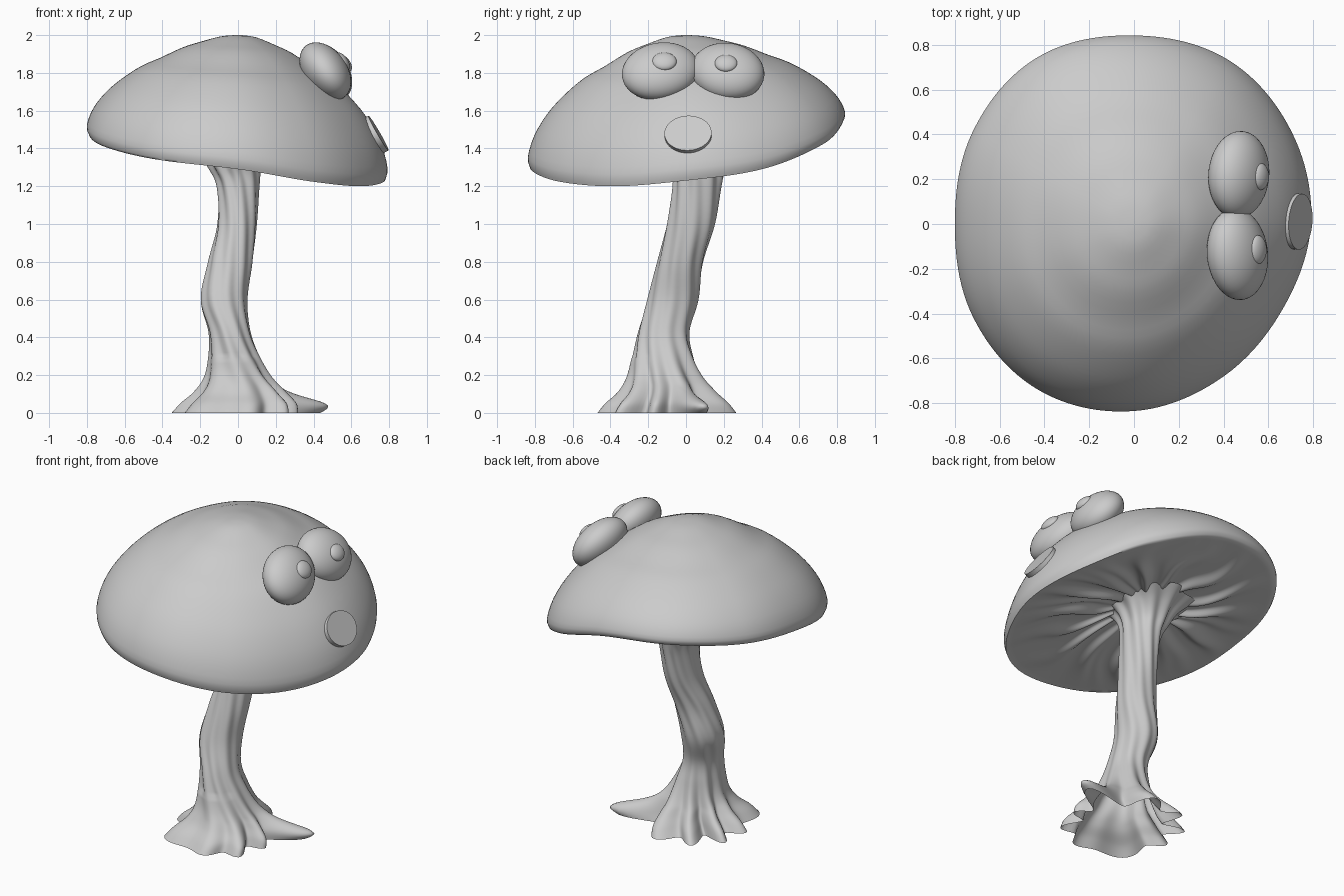
import bpy, bmesh, random
from math import sin, cos, pi, radians, exp
from mathutils import Matrix, Vector

if "Cube" in bpy.data.objects:
    bpy.data.objects.remove(bpy.data.objects["Cube"])

random.seed(4)


def spline(pts, u, closed=False):
    """Catmull-Rom through equal-length tuples, u in 0..1."""
    n = len(pts)
    f = u * (n if closed else n - 1)
    i = int(f) if closed else min(int(f), n - 2)
    f -= i
    get = (lambda k: pts[k % n]) if closed else (lambda k: pts[max(0, min(n - 1, k))])
    out = []
    for a, b, c, d in zip(get(i - 1), get(i), get(i + 1), get(i + 2)):
        out.append(b + 0.5 * f * (c - a + f * (2*a - 5*b + 4*c - d + f * (3*(b - c) + d - a))))
    return out


def finish(name, bm, angle=50):
    bmesh.ops.recalc_face_normals(bm, faces=bm.faces)
    me = bpy.data.meshes.new(name)
    bm.to_mesh(me)
    bm.free()
    ob = bpy.data.objects.new(name, me)
    bpy.context.collection.objects.link(ob)
    bpy.ops.object.select_all(action='DESELECT')
    ob.select_set(True)
    bpy.context.view_layer.objects.active = ob
    bpy.ops.object.shade_smooth_by_angle(angle=radians(angle))
    return ob


def loft(name, rings, close_start=False, close_end=False):
    """Skin a list of rings of points."""
    bm = bmesh.new()
    vr = [[bm.verts.new(p) for p in ring] for ring in rings]
    n = len(vr[0])
    for a, b in zip(vr, vr[1:]):
        for j in range(n):
            k = (j + 1) % n
            bm.faces.new((a[j], a[k], b[k], b[j]))
    for ring, flag in ((vr[0], close_start), (vr[-1], close_end)):
        if flag:
            c = bm.verts.new(sum((v.co for v in ring), Vector()) / n)
            for j in range(n):
                bm.faces.new((ring[j], ring[(j + 1) % n], c))
    return finish(name, bm, 75)


# Cap: (outline radius, rim height) every 30 degrees, starting at +x
RIM = [(.79, 1.23), (.815, 1.29), (.845, 1.42), (.842, 1.55), (.86, 1.57), (.83, 1.53),
       (.80, 1.48), (.83, 1.41), (.855, 1.34), (.835, 1.29), (.79, 1.225), (.765, 1.20)]
# Dome profile: (radius fraction, height fraction between rim and crown)
DOME = [(.02, 1), (.12, .985), (.25, .93), (.37, .87), (.52, .76), (.65, .67),
        (.78, .535), (.88, .40), (.96, .24), (1, .08), (.985, 0)]
SEG = 300
angles = [2 * pi * j / SEG for j in range(SEG)]
rim = [spline(RIM, j / SEG, True) for j in range(SEG)]

rings = []
for i in range(31):
    t, h = spline(DOME, i / 30)
    rings.append([(r*t*cos(a), r*t*sin(a), zr + h*(2 - zr)) for a, (r, zr) in zip(angles, rim)])

# Underside: shallow hollow with wandering, branching veins
phases = [random.uniform(0, 2 * pi) for _ in range(4)]
STEM_TOP = (-.01, .08)
for i in range(51):
    t = .955 - .84 * i / 50
    ring = []
    for a, (r, zr) in zip(angles, rim):
        b = a + .07 * sin(6*t + phases[0] + 3*a) + .03 * sin(11*t + phases[1] + 5*a)
        main = abs(cos(7*b + phases[2])) ** 5
        branch = abs(cos(11*b + phases[3] + t)) ** 4 * (.5 + .5 * sin(2*a + phases[1]))
        fade = max(0, sin(pi * min(1, (1 - t) * 1.15)))
        vein = fade * (.05 * main * (1.15 - t) + .018 * branch)
        k = t ** 1.3
        z = zr*k + 1.425*(1 - k) - vein
        ring.append((r*t*cos(a) + STEM_TOP[0]*(1 - t), r*t*sin(a) + STEM_TOP[1]*(1 - t), z))
    rings.append(ring)
loft("cap", rings, True, True)

# Stem: (z, centre x, centre y, half width x, half width y, root strength)
STEM = [(0, -.01, -.1, .37, .395, .42), (.05, .005, -.1, .34, .35, .42),
        (.11, .01, -.1, .265, .275, .34), (.19, .0, -.11, .19, .21, .23),
        (.30, -.02, -.12, .142, .168, .14), (.43, -.045, -.118, .115, .14, .10),
        (.60, -.075, -.07, .128, .14, .09), (.80, -.04, -.03, .122, .126, .10),
        (1.0, -.005, .025, .108, .132, .10), (1.2, .0, .06, .118, .135, .12),
        (1.3, -.015, .07, .15, .155, .16), (1.38, -.015, .08, .20, .21, .17),
        (1.45, -.01, .08, .30, .30, .14)]
rings = []
N = 144
for i in range(73):
    z, cx, cy, rx, ry, w = spline(STEM, i / 72)
    ring = []
    for j in range(N):
        a = 2 * pi * j / N
        b = a - radians(33) + max(0, z - .15) * 1.3
        b += .18 * sin(2*a + 1) * exp(-3*z)
        ridge = .5 + .5 * cos(9 * b)
        ridge = .75 * ridge + .25 * (.5 + .5 * cos(5*b + 4*z + 1))
        if z < .3:
            # smoother skirt on the front
            ridge += (1 - ridge) * .6 * max(0, cos(a + pi / 2 + .2))
        # one long toe towards +x
        toe = .5 * exp(-((a - .38) / .17) ** 2) * exp(-((z - .04) / .06) ** 2)
        s = 1 - w * (1 - ridge) + toe
        ring.append((cx + rx*s*cos(a), cy + ry*s*sin(a), max(0, z)))
    rings.append(ring)
loft("stem", rings)


def frame(loc, elevation, yaw=0, roll=0):
    """Local z faces out from the cap, local y stays sideways."""
    return (Matrix.Translation(loc) @ Matrix.Rotation(radians(yaw), 4, 'Z')
            @ Matrix.Rotation(radians(90 - elevation), 4, 'Y')
            @ Matrix.Rotation(radians(roll), 4, 'Z'))


def ellipsoid(name, loc, radii, roll=0, elevation=36):
    bm = bmesh.new()
    bmesh.ops.create_uvsphere(bm, u_segments=40, v_segments=24, radius=1)
    bm.transform(frame(loc, elevation, 0, roll) @ Matrix.Diagonal((*radii, 1)))
    finish(name, bm)


# Eyes and pupils
ellipsoid("eye_left", (.462, -.135, 1.808), (.168, .207, .115), 15)
ellipsoid("eye_right", (.468, .22, 1.806), (.168, .197, .115), -15)
ellipsoid("pupil_left", (.552, -.115, 1.86), (.055, .065, .03))
ellipsoid("pupil_right", (.564, .212, 1.85), (.052, .06, .03))

# Mouth: thin oval disc
bm = bmesh.new()
bmesh.ops.create_cone(bm, cap_ends=True, segments=48, radius1=1, radius2=1, depth=1)
bm.transform(frame((.72, .012, 1.468), 30, -4) @ Matrix.Diagonal((.106, .125, .055, 1)))
finish("mouth", bm, 30)
